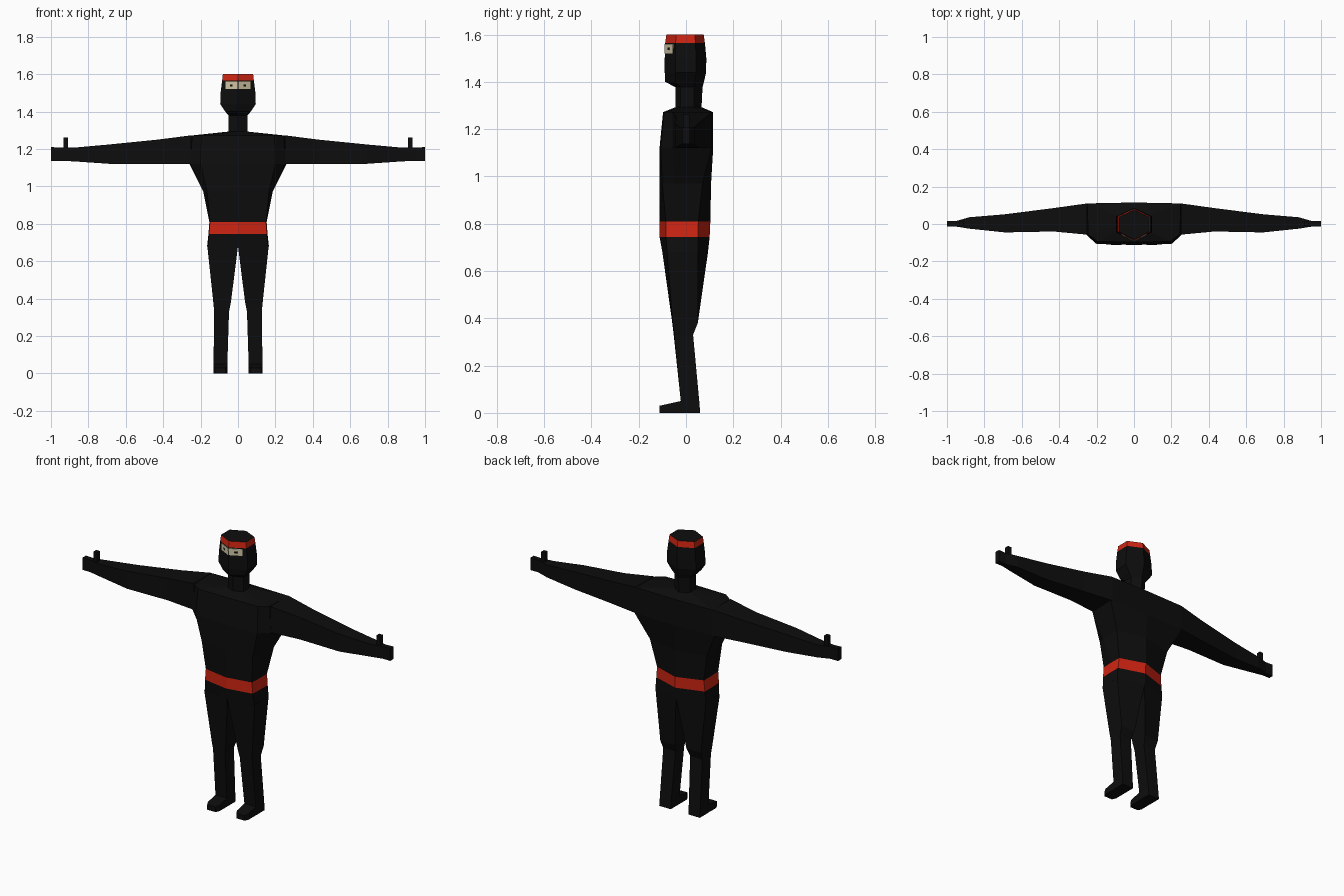
import bpy

if "Cube" in bpy.data.objects:
    bpy.data.objects.remove(bpy.data.objects["Cube"])

def material(name, rgb):
    m = bpy.data.materials.new(name)
    m.diffuse_color = (*rgb, 1)
    m.use_nodes = True
    m.node_tree.nodes["Principled BSDF"].inputs["Base Color"].default_value = m.diffuse_color
    return m

BLACK = material("black_cloth", (0.004, 0.004, 0.004))
RED = material("red_cloth", (0.62, 0.018, 0.006))
CREAM = material("cream_skin", (0.65, 0.57, 0.38))

def loft(name, rings, mats=(BLACK,), red_span=None, start_cap=True):
    """Skin a list of equal-length rings of points; red_span marks the red height range."""
    n = len(rings[0])
    verts = [p for r in rings for p in r]
    faces = [(a * n + i, a * n + (i + 1) % n, (a + 1) * n + (i + 1) % n, (a + 1) * n + i)
             for a in range(len(rings) - 1) for i in range(n)]
    if start_cap:
        faces.append(tuple(reversed(range(n))))
    faces.append(tuple(range(len(verts) - n, len(verts))))
    me = bpy.data.meshes.new(name)
    me.from_pydata(verts, [], faces)
    for m in mats:
        me.materials.append(m)
    if red_span:
        for p in me.polygons:
            if red_span[0] < p.center.z < red_span[1] and abs(p.normal.z) < 0.8:
                p.material_index = 1
    ob = bpy.data.objects.new(name, me)
    bpy.context.collection.objects.link(ob)
    # consistent outward normals
    import bmesh
    bm = bmesh.new()
    bm.from_mesh(me)
    bmesh.ops.recalc_face_normals(bm, faces=bm.faces)
    bm.to_mesh(me)
    bm.free()
    return ob

def mirrored(half, z):
    """Close a half outline (front centre to back centre) around x = 0."""
    pts = half + [(-x, y) for x, y in reversed(half[1:-1])]
    return [(x, y, z) for x, y in pts]

def flip(rings, s):
    return [[(s * x, y, z) for x, y, z in r] for r in rings]

def box(name, x0, x1, y0, y1, z0, z1, mat=BLACK):
    return loft(name, [[(x0, y0, z), (x1, y0, z), (x1, y1, z), (x0, y1, z)] for z in (z0, z1)], (mat,))

# Torso with pelvis, belt, chest and sloping shoulders
torso = [
    (0.68, [(0, -.10), (.16, -.08), (.165, -.01), (.164, .05), (0, .093)]),
    (0.745, [(0, -.112), (.155, -.085), (.158, -.02), (.158, .05), (0, .10)]),
    (0.81, [(0, -.112), (.15, -.085), (.153, -.02), (.152, .052), (0, .103)]),
    (0.97, [(0, -.112), (.165, -.10), (.185, -.05), (.185, .07), (0, .106)]),
    (1.12, [(0, -.112), (.20, -.107), (.255, -.058), (.26, .108), (0, .115)]),
    (1.272, [(0, -.097), (.195, -.093), (.245, -.056), (.25, .11), (0, .115)]),
    (1.293, [(0, -.045), (.045, -.025), (.052, 0), (.05, .033), (0, .066)]),
]
loft("torso_with_belt", [mirrored(h, z) for z, h in torso], (BLACK, RED), (0.745, 0.81))

# Six-sided neck and head with headband: height, half width, front, back
head = [(1.28, .05, -.045, .065), (1.378, .05, -.045, .07), (1.40, .068, -.088, .076),
        (1.44, .095, -.09, .085), (1.50, .093, -.09, .086), (1.565, .085, -.088, .08),
        (1.60, .081, -.083, .075)]
loft("head_with_headband",
     [mirrored([(0, f), (w, f * .5), (w, b * .5), (0, b)], z) for z, w, f, b in head],
     (BLACK, RED), (1.566, 1.599))

def face_plate(name, s, x0, x1, z0, z1, lift, mat):
    """Thin plate lying on the slanted front face of the head."""
    def front(x):
        return -.0895 + x * .51
    rings = [[(x0, front(x0) - lift, z), (x1, front(x1) - lift, z),
              (x1, front(x1) + .003, z), (x0, front(x0) + .003, z)] for z in (z0, z1)]
    loft(name, flip(rings, s), (mat,))

for s, side in ((1, "left"), (-1, "right")):
    # Eye opening and pupil
    face_plate(side + "_eye_opening", s, .002, .068, 1.521, 1.56, .002, CREAM)
    face_plate(side + "_pupil", s, .03, .044, 1.535, 1.545, .004, BLACK)

    # Arm and hand: x, front, back, bottom, top
    arm = [(.25, -.057, .11, 1.12, 1.273), (.43, -.04, .085, 1.121, 1.25),
           (.69, -.045, .052, 1.121, 1.224), (.88, -.025, .036, 1.134, 1.207),
           (.95, -.014, .016, 1.137, 1.208), (1.0, -.014, .016, 1.137, 1.21)]
    loft(side + "_arm", flip([[(x, f, b0), (x, b, b0), (x, b, t), (x, f, t)]
                              for x, f, b, b0, t in arm], s), start_cap=False)
    xa, xb = sorted((s * .908, s * .932))
    box(side + "_thumb", xa, xb, -.012, .014, 1.19, 1.262)

    # Leg: height and four corners
    leg = [(.68, (0, -.10), (.164, -.08), (.164, .05), (0, .093)),
           (.38, (.038, -.058), (.132, -.056), (.132, .05), (.038, .05)),
           (.33, (.048, -.052), (.127, -.05), (.127, .03), (.048, .03)),
           (.05, (.057, -.022), (.131, -.022), (.131, .056), (.057, .056)),
           (0, (.057, -.02), (.132, -.02), (.132, .06), (.057, .06))]
    loft(side + "_leg", flip([[(x, y, r[0]) for x, y in r[1:]] for r in leg], s), start_cap=False)

    # Foot wedge running forward from the ankle: y, inner x, outer x, top
    foot = [(.03, .058, .131, .05), (-.022, .057, .131, .05), (-.09, .057, .132, .035), (-.112, .068, .122, .03)]
    loft(side + "_foot", flip([[(a, y, 0), (b, y, 0), (b, y, t), (a, y, t)]
                               for y, a, b, t in foot], s))
